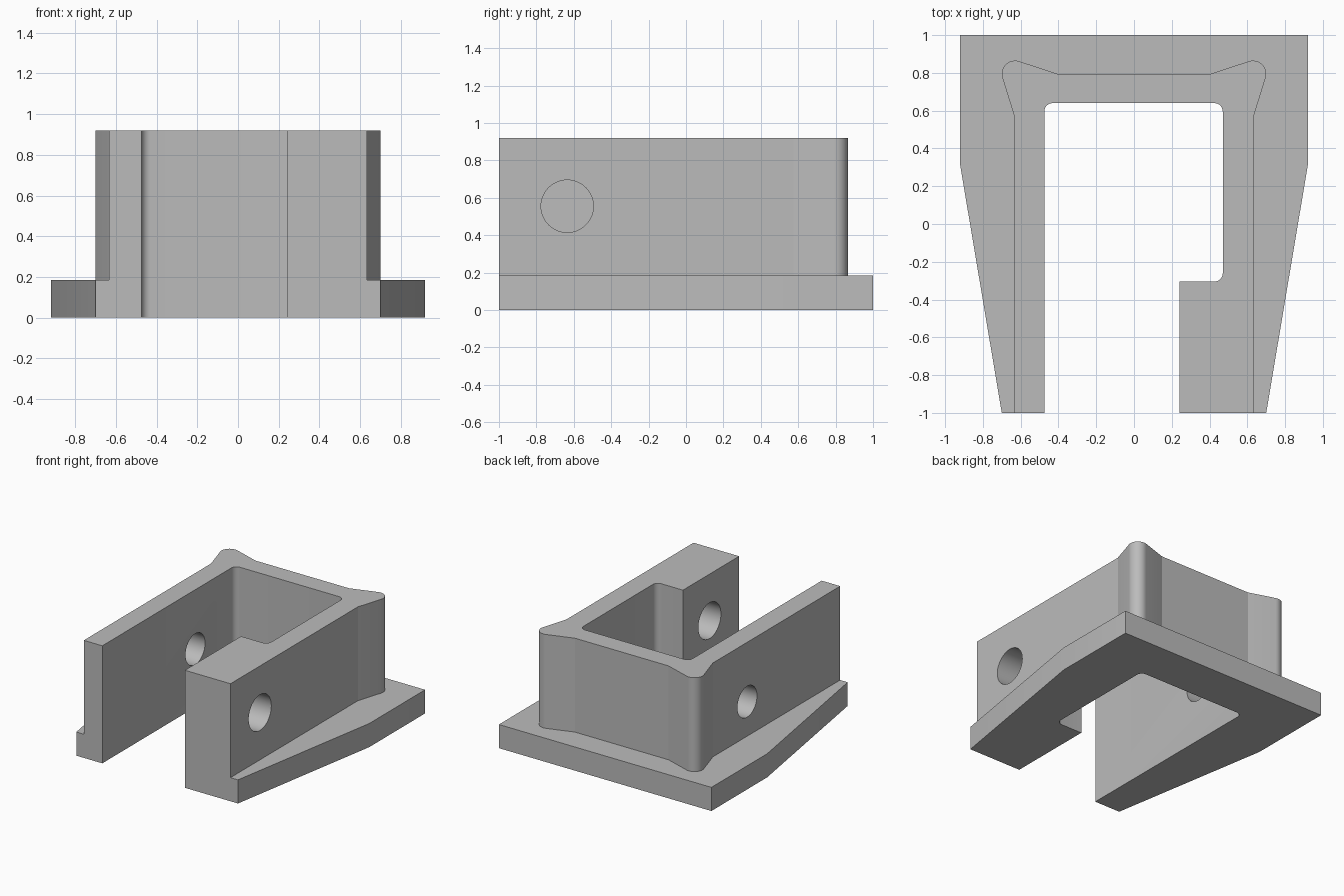
import bpy, bmesh
from math import cos, sin, pi, radians

cube = bpy.data.objects.get("Cube")
if cube:
    bpy.data.objects.remove(cube, do_unlink=True)

BASE_H, WALL_H = 0.185, 0.92

grey = bpy.data.materials.new("plain grey")
grey.use_nodes = True
colour = (0.5, 0.5, 0.5, 1)
grey.diffuse_color = colour
grey.node_tree.nodes["Principled BSDF"].inputs["Base Color"].default_value = colour


def arc(cx, cy, r, a0, a1, n):
    angles = [radians(a0 + (a1 - a0) * i / n) for i in range(n + 1)]
    return [(cx + r * cos(a), cy + r * sin(a)) for a in angles]


def mirrored(half):
    """Continue a left-hand path with its mirror image."""
    return half + [(-x, y) for x, y in reversed(half)]


# Plan outlines, each running from the left leg round the back to the right leg
base_path = mirrored([(-0.70, -1), (-0.92, 0.31), (-0.92, 1)])
wall_path = mirrored([(-0.635, -1), (-0.635, 0.575)]
                     + arc(-0.63, 0.795, 0.07, 197.6, 72.4, 12)
                     + [(-0.405, 0.795)])
R = 0.045
inner_path = ([(-0.475, -1)]
              + arc(-0.475 + R, 0.64 - R, R, 180, 90, 8)
              + arc(0.47 - R, 0.64 - R, R, 90, 0, 8)
              + arc(0.47 - R, -0.305 + R, R, 0, -90, 8)
              + [(0.24, -0.305), (0.24, -1)])

bm = bmesh.new()


def ring(path, z):
    return [bm.verts.new((x, y, z)) for x, y in path]


def strip(low, high):
    for i in range(len(low) - 1):
        bm.faces.new((low[i], low[i + 1], high[i + 1], high[i]))


base_low, base_high = ring(base_path, 0), ring(base_path, BASE_H)
wall_low, wall_high = ring(wall_path, BASE_H), ring(wall_path, WALL_H)
inner_low, inner_high = ring(inner_path, 0), ring(inner_path, WALL_H)

# Sides, then underside, ledge and top
strip(base_low, base_high)
strip(wall_low, wall_high)
strip(inner_low, inner_high)
for a, b in ((base_low, inner_low), (base_high, wall_low), (wall_high, inner_high)):
    bm.faces.new(a + b[::-1])
# Stepped front ends of the two legs
for e in (0, -1):
    bm.faces.new([r[e] for r in (base_low, base_high, wall_low,
                                 wall_high, inner_high, inner_low)])
bmesh.ops.recalc_face_normals(bm, faces=bm.faces)

mesh = bpy.data.meshes.new("bracket")
bm.to_mesh(mesh)
bm.free()
mesh.materials.append(grey)
bracket = bpy.data.objects.new("bracket", mesh)
bpy.context.collection.objects.link(bracket)

# Cross holes: one through the right-hand block, one through the other wall
for name, x, y, z, r in (("block_hole", 0.44, -0.635, 0.555, 0.14),
                         ("wall_hole", -0.555, 0.15, 0.455, 0.121)):
    bpy.ops.mesh.primitive_cylinder_add(vertices=48, radius=r, depth=0.6,
                                        location=(x, y, z), rotation=(0, pi / 2, 0))
    cutter = bpy.context.object
    cutter.name = name + "_cutter"
    cutter.hide_render = True
    cutter.data.materials.append(grey)
    cut = bracket.modifiers.new(name, "BOOLEAN")
    cut.operation, cut.solver, cut.object = "DIFFERENCE", "EXACT", cutter
    bpy.context.view_layer.objects.active = bracket
    bpy.ops.object.modifier_apply(modifier=cut.name)
    bpy.data.objects.remove(cutter, do_unlink=True)

bpy.ops.object.select_all(action="DESELECT")
bracket.select_set(True)
bpy.context.view_layer.objects.active = bracket
bpy.ops.object.shade_smooth_by_angle(angle=radians(16))
